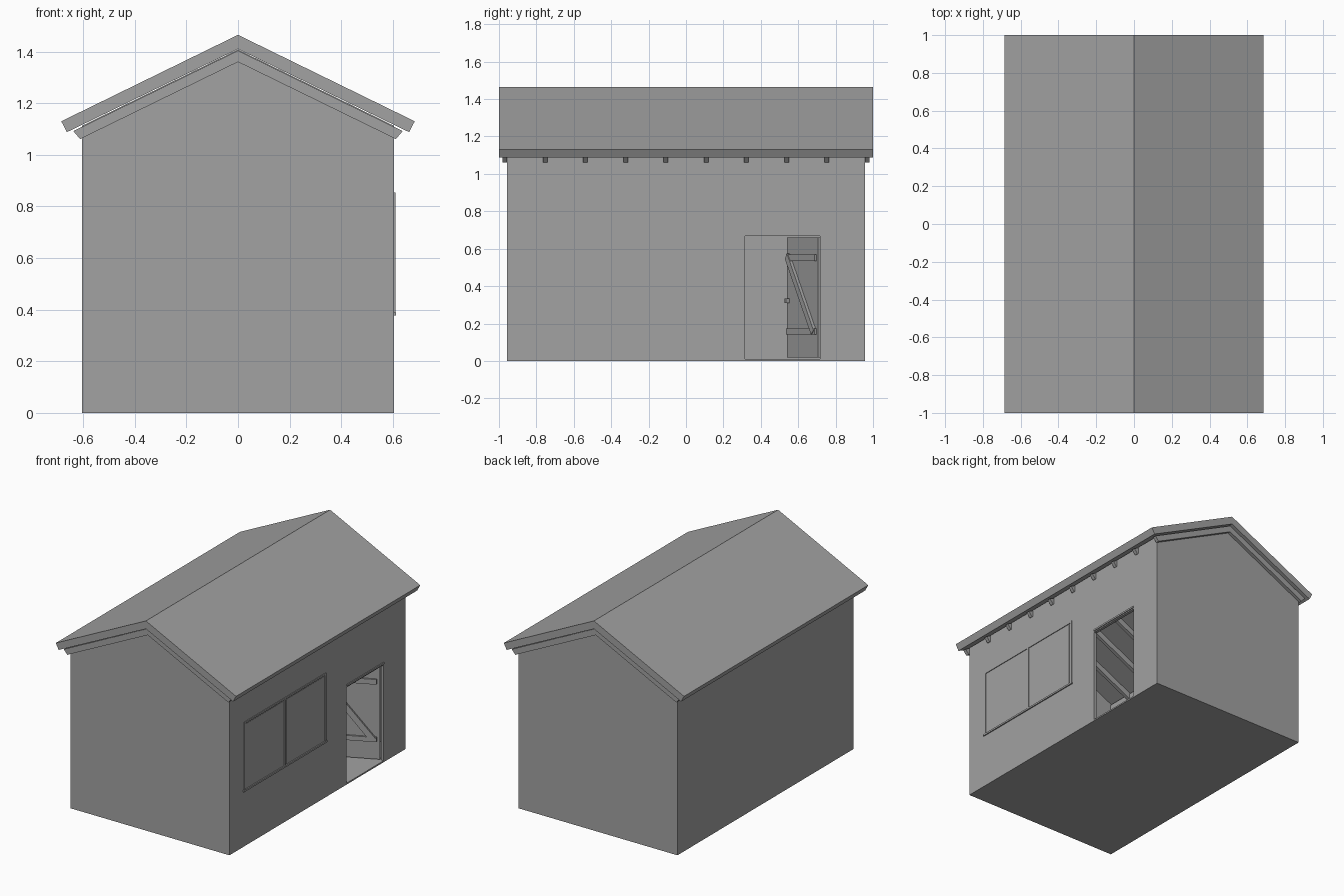
import bpy
import bmesh
import math

cube = bpy.data.objects.get("Cube")
if cube:
    bpy.data.objects.remove(cube, do_unlink=True)

GREY = (0.36, 0.36, 0.36, 1)
mat = bpy.data.materials.new("plain grey")
mat.use_nodes = True
mat.diffuse_color = GREY
mat.node_tree.nodes["Principled BSDF"].inputs["Base Color"].default_value = GREY

W, L = 0.605, 0.957      # half width and half length of the walls
T = 0.02                 # wall thickness
BASE = 0.01              # floor height
SLOPE = 0.489
SOFFIT = 1.408           # underside of the roof at the ridge
DOOR_A, DOOR_B, DOOR_TOP = 0.315, 0.717, 0.668


def prism(name, pts, axis, a, b):
    """Extrude a flat outline along x (y,z points) or y (x,z points)."""
    bm = bmesh.new()
    if axis == "x":
        ring = [bm.verts.new((a, p, q)) for p, q in pts]
        step = (b - a, 0, 0)
    else:
        ring = [bm.verts.new((p, a, q)) for p, q in pts]
        step = (0, b - a, 0)
    face = bm.faces.new(ring)
    ext = bmesh.ops.extrude_face_region(bm, geom=[face], use_keep_orig=True)
    moved = [v for v in ext["geom"] if isinstance(v, bmesh.types.BMVert)]
    bmesh.ops.translate(bm, vec=step, verts=moved)
    bmesh.ops.recalc_face_normals(bm, faces=bm.faces)
    mesh = bpy.data.meshes.new(name)
    bm.to_mesh(mesh)
    bm.free()
    mesh.materials.append(mat)
    obj = bpy.data.objects.new(name, mesh)
    bpy.context.collection.objects.link(obj)
    return obj


def box(name, x, y, z):
    return prism(name, [(y[0], z[0]), (y[1], z[0]), (y[1], z[1]), (y[0], z[1])], "x", *x)


def chevron(name, top, low, a, b):
    """Two sloping boards meeting at the ridge; top and low are lists from ridge to eave."""
    right = top + low[::-1]
    left = [(-x, z) for x, z in right if x > 0]
    pts = right + left[::-1]
    return prism(name, pts, "y", a, b)


# Floor slab
box("floor", (-W, W), (-L, L), (0, BASE))

# Gable walls
eave = SOFFIT - SLOPE * W
gable = [(-W, BASE), (W, BASE), (W, eave), (0, SOFFIT), (-W, eave)]
prism("front_wall", gable, "y", -L, -L + T)
prism("back_wall", gable, "y", L - T, L)

# Side walls, the left one with the doorway
box("right_wall", (-W, -W + T), (-L, L), (BASE, eave))
door_wall = [(-L, BASE), (DOOR_A, BASE), (DOOR_A, DOOR_TOP), (DOOR_B, DOOR_TOP),
             (DOOR_B, BASE), (L, BASE), (L, eave), (-L, eave)]
prism("left_wall", door_wall, "x", W - T, W)

# Roof with square-cut eaves
chevron("roof", [(0, 1.465), (0.685, 1.13)], [(0, SOFFIT + 0.002), (0.663, 1.088)], -1, 1)

# Rafters: one outside each gable and a row between them
count = 10
for i in range(count):
    y = -0.968 + i * 2 * 0.968 / (count - 1)
    chevron("rafter_%d" % (i + 1), [(0, SOFFIT - 0.004), (0.638, 1.092)],
            [(0, 1.36), (0.612, 1.061)], y - 0.012, y + 0.012)

# Window: two panes in a thin frame
WIN_A, WIN_B, WIN_Z = -0.80, 0.09, (0.39, 0.855)
mid = (WIN_A + WIN_B) / 2
for side, y in (("front", WIN_A), ("middle", mid - 0.007), ("back", WIN_B - 0.014)):
    box("window_%s_post" % side, (W - 0.005, W + 0.005), (y, y + 0.014), WIN_Z)
box("window_head", (W - 0.005, W + 0.005), (WIN_A, WIN_B), (WIN_Z[1] - 0.012, WIN_Z[1]))
box("window_sill", (W - 0.005, W + 0.008), (WIN_A - 0.01, WIN_B + 0.005), (WIN_Z[0] - 0.012, WIN_Z[0]))
for side, y in (("front", WIN_A + 0.02), ("back", mid + 0.013)):
    box("window_%s_pane" % side, (W - 0.005, W + 0.002), (y, y + 0.405),
        (WIN_Z[0] + 0.005, WIN_Z[1] - 0.018))

# Strip over the doorway
box("door_header", (W - 0.005, W + 0.006), (DOOR_A, DOOR_B), (DOOR_TOP + 0.008, DOOR_TOP + 0.02))

# Open door, built closed about its hinge and swung inward
width = 0.39
door_parts = [
    box("door_leaf", (-0.015, 0), (-width, 0), (0.018, 0.66)),
    box("door_upper_batten", (0, 0.012), (-width + 0.01, -0.02), (0.535, 0.57)),
    box("door_lower_batten", (0, 0.012), (-width + 0.01, -0.02), (0.14, 0.172)),
    prism("door_brace", [(-width + 0.005, 0.545), (-width + 0.03, 0.575),
                         (-0.025, 0.165), (-0.055, 0.14)], "x", 0, 0.016),
    box("door_handle", (0, 0.02), (-width + 0.01, -width + 0.03), (0.31, 0.335)),
]
for part in door_parts:
    part.location = (W - T, 0.706, 0)
    part.rotation_euler = (0, 0, math.radians(-65))
